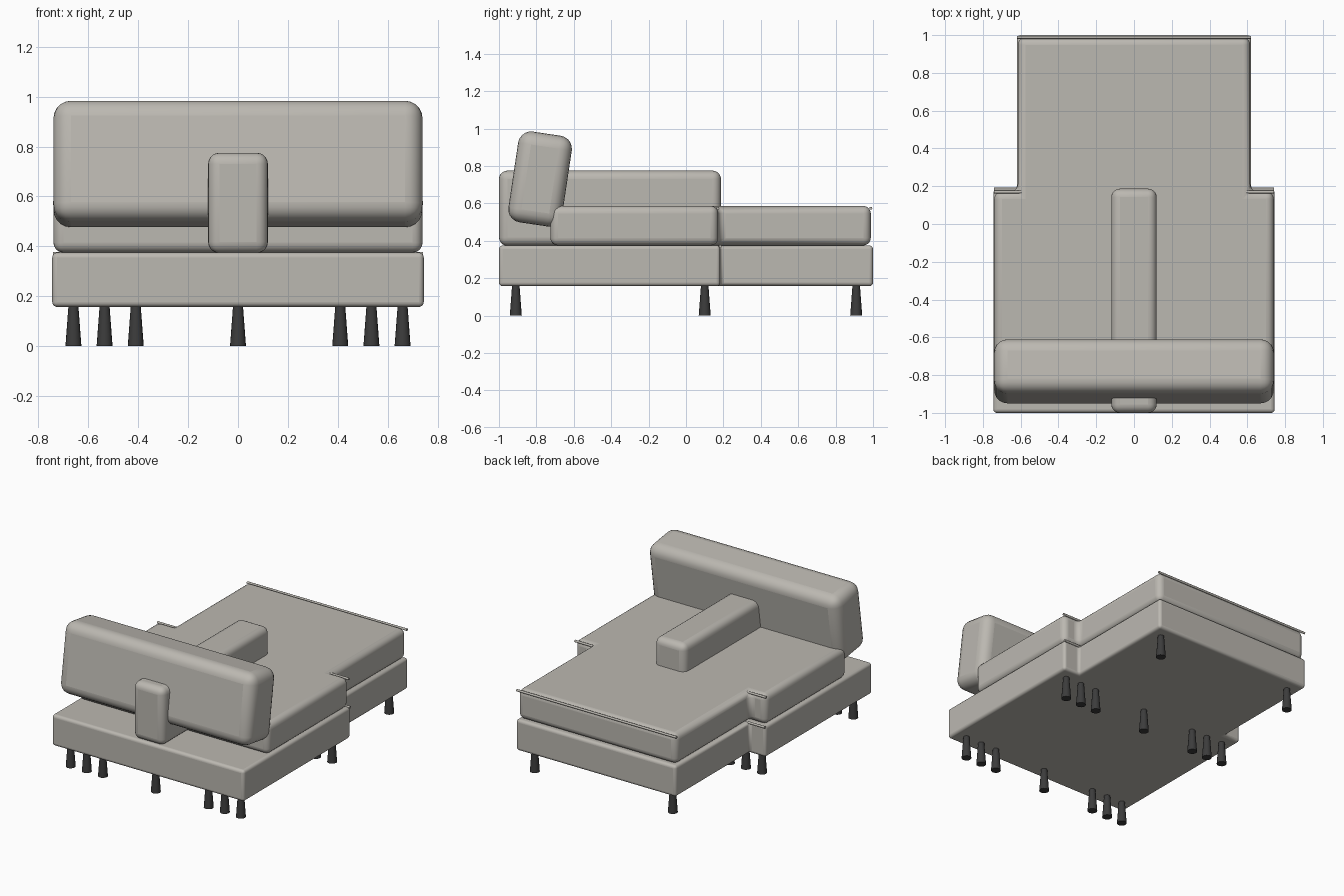
import bpy, bmesh, math
from mathutils import Matrix

cube = bpy.data.objects.get("Cube")
if cube:
    bpy.data.objects.remove(cube, do_unlink=True)


def make_material(name, rgb):
    mat = bpy.data.materials.new(name)
    mat.use_nodes = True
    colour = (*rgb, 1.0)
    mat.diffuse_color = colour
    bsdf = mat.node_tree.nodes["Principled BSDF"]
    bsdf.inputs["Base Color"].default_value = colour
    bsdf.inputs["Roughness"].default_value = 0.8
    return mat


FABRIC = make_material("warm grey fabric", (0.50, 0.48, 0.44))
DARK = make_material("dark leg", (0.045, 0.045, 0.045))


def finish(bm, name, mat, bevel=0.0, segments=5):
    bmesh.ops.recalc_face_normals(bm, faces=bm.faces)
    mesh = bpy.data.meshes.new(name)
    bm.to_mesh(mesh)
    bm.free()
    mesh.materials.append(mat)
    obj = bpy.data.objects.new(name, mesh)
    bpy.context.collection.objects.link(obj)
    if bevel:
        mod = obj.modifiers.new("soft edges", "BEVEL")
        mod.width = bevel
        mod.segments = segments
        mod.limit_method = "ANGLE"
    bpy.ops.object.select_all(action="DESELECT")
    obj.select_set(True)
    bpy.context.view_layer.objects.active = obj
    bpy.ops.object.shade_smooth_by_angle(angle=math.radians(40))
    return obj


def slab(name, half_outline, z0, z1, bevel):
    """Extrude a plan outline, given for +x and mirrored to -x."""
    outline = half_outline + [(-x, y) for x, y in reversed(half_outline)]
    bm = bmesh.new()
    face = bm.faces.new([bm.verts.new((x, y, z0)) for x, y in outline])
    up = bmesh.ops.extrude_face_region(bm, geom=[face])["geom"]
    verts = [g for g in up if isinstance(g, bmesh.types.BMVert)]
    bmesh.ops.translate(bm, verts=verts, vec=(0, 0, z1 - z0))
    return finish(bm, name, FABRIC, bevel)


def t_outline(wide, narrow, front, step, back):
    return [(wide, front), (wide, step), (narrow, step), (narrow, back)]


def cone(name, mat, r1, r2, depth, matrix, sides):
    bm = bmesh.new()
    bmesh.ops.create_cone(bm, cap_ends=True, segments=sides, radius1=r1,
                          radius2=r2, depth=depth, matrix=matrix)
    return finish(bm, name, mat)


def piping(name, x0, x1, y, z):
    place = Matrix.Translation(((x0 + x1) / 2, y, z))
    cone(name, FABRIC, 0.008, 0.008, x1 - x0,
         place @ Matrix.Rotation(math.pi / 2, 4, "Y"), 10)


# Upholstered base and seat cushion, both T-shaped in plan
slab("base", t_outline(0.745, 0.62, -1.0, 0.183, 1.0), 0.157, 0.375, 0.02)
slab("seat_cushion", t_outline(0.74, 0.615, -0.725, 0.172, 0.988), 0.375, 0.586, 0.04)

# Central armrest running from front to middle
slab("armrest", [(0.12, -1.0), (0.12, 0.187)], 0.373, 0.775, 0.045)

# Leaning backrest bolster
bolster = slab("backrest", [(0.74, -0.145), (0.74, 0.145)], -0.245, 0.245, 0.07)
bolster.location = (0, -0.78, 0.73)
bolster.rotation_euler.x = math.radians(-8.5)

# Piping along the rear edges
piping("rear_piping", -0.62, 0.62, 0.988, 0.574)
for side, x0, x1 in (("left", 0.58, 0.742), ("right", -0.742, -0.58)):
    piping(side + "_cushion_piping", x0, x1, 0.170, 0.574)
    piping(side + "_base_piping", x0, x1, 0.184, 0.370)

# Tapered legs: two full rows and a rear pair
full_row = [-0.66, -0.535, -0.41, 0, 0.41, 0.535, 0.66]
rows = (("front", -0.91, full_row), ("middle", 0.1, full_row),
        ("rear", 0.91, [-0.535, 0.535]))
for row, y, xs in rows:
    for i, x in enumerate(xs, 1):
        cone(f"{row}_leg_{i}", DARK, 0.032, 0.02, 0.16,
             Matrix.Translation((x, y, 0.08)), 16)
